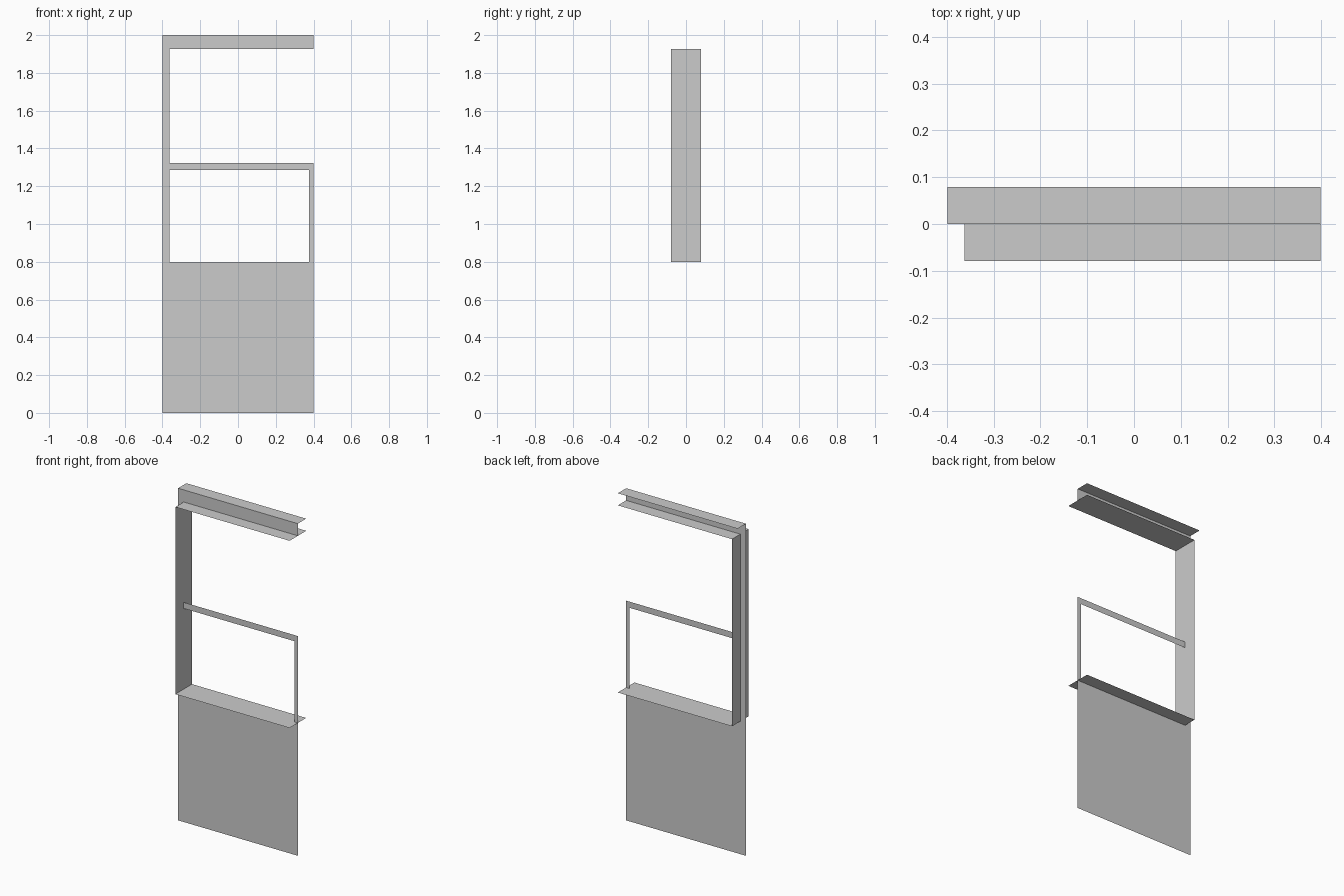
import bpy

if "Cube" in bpy.data.objects:
    bpy.data.objects.remove(bpy.data.objects["Cube"])

W = 0.399      # half width of the wall section
JAMB = -0.362  # x of the opening's left side
D = 0.079      # half depth of the opening lining
SILL, HEAD, TOP = 0.8, 1.927, 2.0


def sheet(name, lo, hi):
    """Flat rectangle between two corners that share one coordinate."""
    flat = next(i for i in range(3) if lo[i] == hi[i])
    u, v = [i for i in range(3) if i != flat]
    verts = []
    for a, b in ((lo, lo), (hi, lo), (hi, hi), (lo, hi)):
        p = list(lo)
        p[u], p[v] = a[u], b[v]
        verts.append(p)
    mesh = bpy.data.meshes.new(name)
    mesh.from_pydata(verts, [], [(0, 1, 2, 3)])
    obj = bpy.data.objects.new(name, mesh)
    bpy.context.collection.objects.link(obj)
    return obj


# Upright wall faces and window bars in the middle plane
sheet("lower_panel", (-W, 0, 0), (W, 0, SILL))
sheet("left_post", (-W, 0, SILL), (JAMB, 0, HEAD))
sheet("header_strip", (-W, 0, HEAD), (W, 0, TOP))
sheet("crossbar", (JAMB, 0, 1.286), (W, 0, 1.323))
sheet("right_bar", (0.377, 0, SILL), (W, 0, 1.286))

# Lining of the opening, sticking out on both sides
sheet("sill_board", (JAMB, -D, SILL), (W, D, SILL))
sheet("head_board", (JAMB, -D, HEAD), (W, D, HEAD))
sheet("jamb_board", (JAMB, -D, SILL), (JAMB, D, HEAD))

# Top cap over the rear half only
sheet("top_cap", (-W, 0, TOP), (W, D, TOP))
